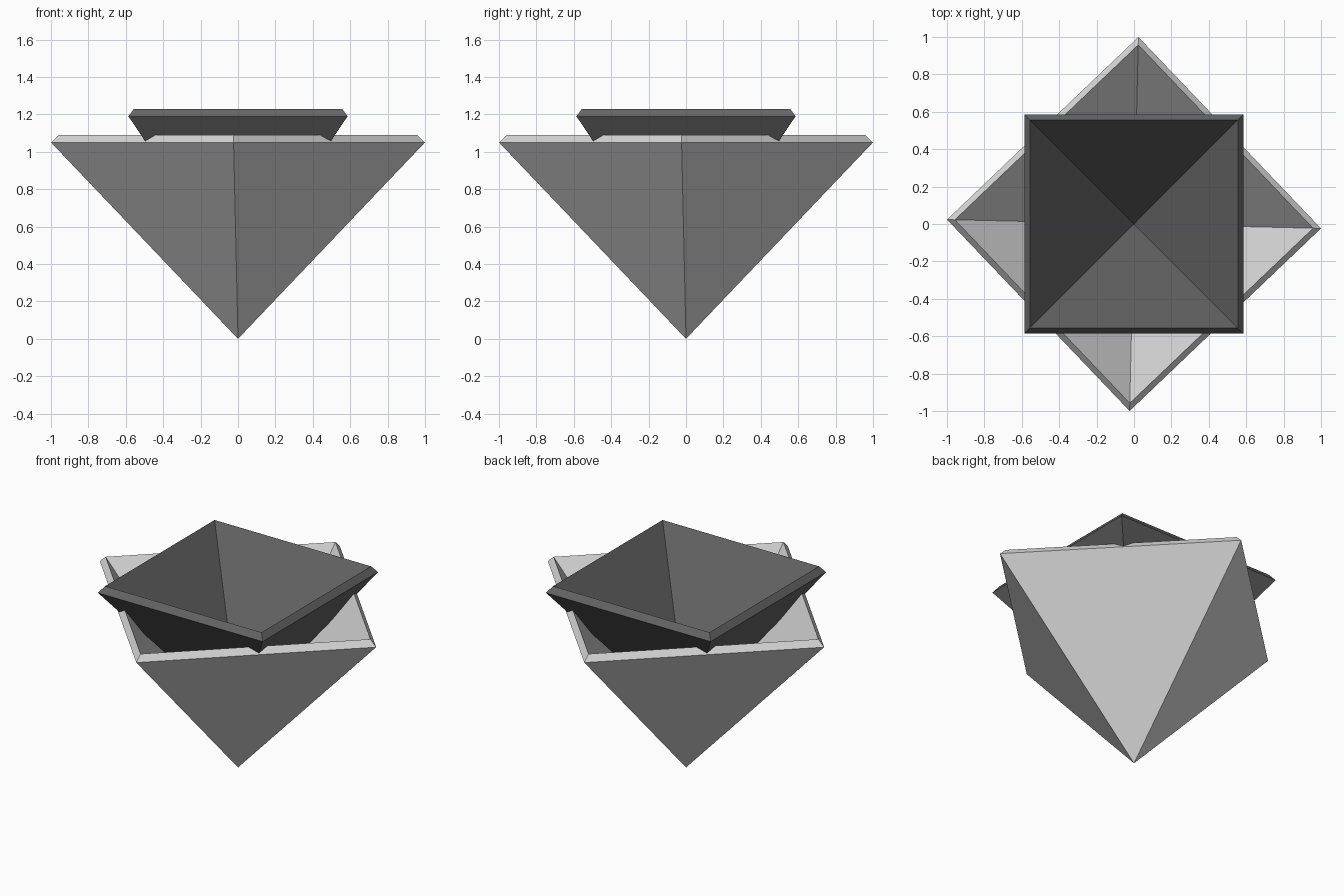
import bpy
import bmesh
from math import radians, sqrt
from mathutils import Matrix, Vector

cube = bpy.data.objects.get("Cube")
if cube:
    bpy.data.objects.remove(cube, do_unlink=True)


def make_material(name, value):
    mat = bpy.data.materials.new(name)
    mat.use_nodes = True
    color = (value, value, value, 1)
    mat.diffuse_color = color
    mat.node_tree.nodes["Principled BSDF"].inputs["Base Color"].default_value = color
    return mat


def make_bowl(name, radius, apex_z, rim_z, turn, thickness, mat):
    """Hollow four-sided pyramid standing on its tip, thickened inwards."""
    bm = bmesh.new()
    apex = bm.verts.new((0, 0, apex_z))
    rim = [bm.verts.new(Matrix.Rotation(radians(turn + 90 * i), 3, "Z")
                        @ Vector((radius, 0, rim_z))) for i in range(4)]
    for i in range(4):
        bm.faces.new((apex, rim[(i + 1) % 4], rim[i]))
    mesh = bpy.data.meshes.new(name)
    bm.to_mesh(mesh)
    bm.free()
    mesh.materials.append(mat)
    bowl = bpy.data.objects.new(name, mesh)
    bpy.context.collection.objects.link(bowl)
    shell = bowl.modifiers.new("shell", "SOLIDIFY")
    shell.thickness = thickness
    shell.offset = -1
    return bowl


light_grey = make_material("light grey", 0.68)
dark_grey = make_material("dark grey", 0.13)

# Large bowl, turned corner to the front
make_bowl("lower_bowl", 1.0, 0.0, 1.05, -1.35, 0.058, light_grey)
# Smaller bowl nested inside it, square to the front
make_bowl("upper_bowl", 0.586 * sqrt(2), 0.32, 1.19, 45, 0.058, dark_grey)
